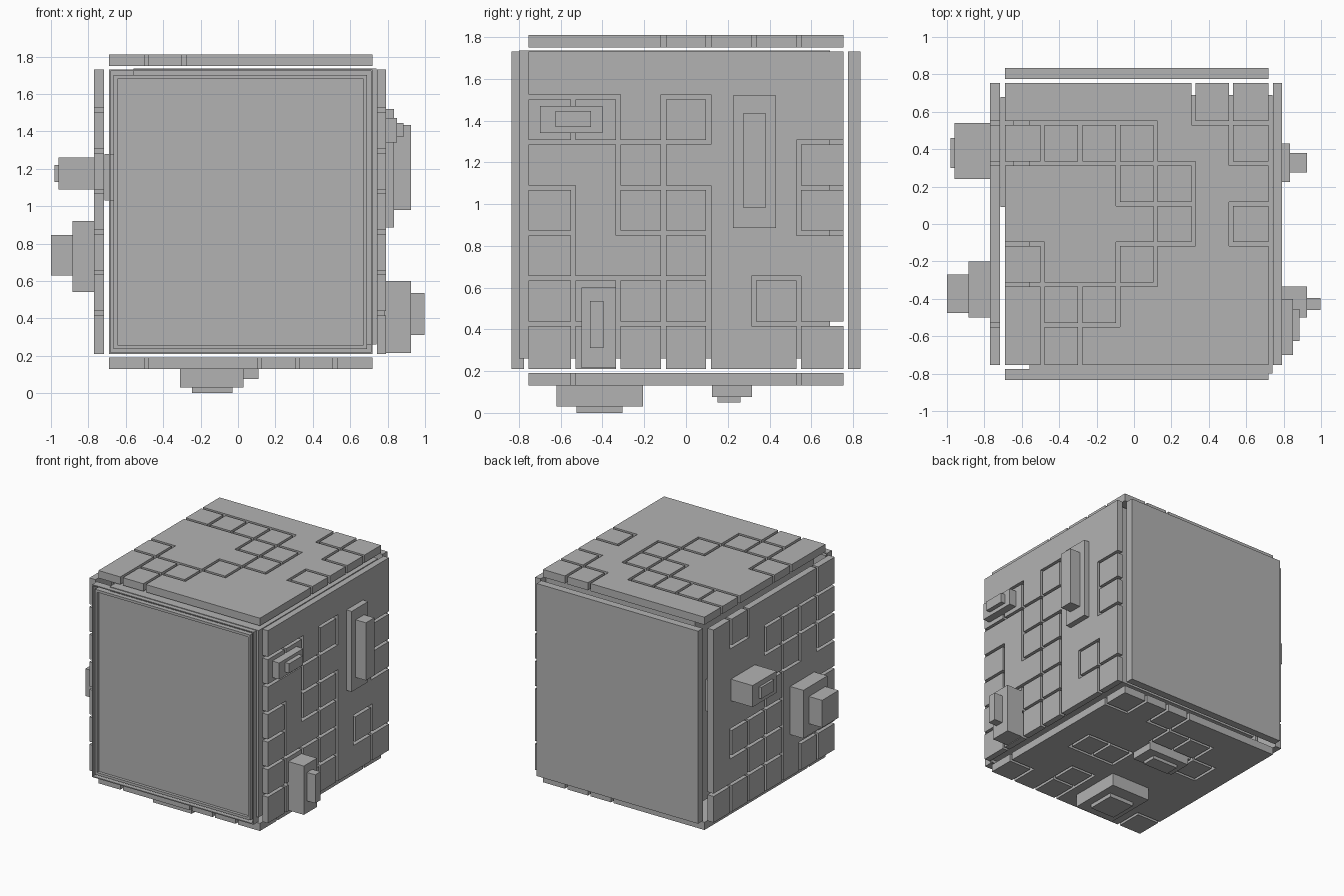
import bpy
import bmesh
from mathutils import Vector

if "Cube" in bpy.data.objects:
    bpy.data.objects.remove(bpy.data.objects["Cube"], do_unlink=True)

grey = bpy.data.materials.new("plain_grey")
grey.use_nodes = True
grey.diffuse_color = (0.45, 0.45, 0.45, 1)
grey.node_tree.nodes["Principled BSDF"].inputs["Base Color"].default_value = (0.45, 0.45, 0.45, 1)


def finish(name, bm):
    bmesh.ops.recalc_face_normals(bm, faces=bm.faces)
    mesh = bpy.data.meshes.new(name)
    bm.to_mesh(mesh)
    bm.free()
    mesh.materials.append(grey)
    obj = bpy.data.objects.new(name, mesh)
    bpy.context.collection.objects.link(obj)
    return obj


def box(name, x, y, z):
    bm = bmesh.new()
    bmesh.ops.create_cube(bm, size=1)
    for v in bm.verts:
        v.co = [(r[0] + r[1]) / 2 + c * (r[1] - r[0]) for c, r in zip(v.co, (x, y, z))]
    return finish(name, bm)


def frame(name, outer_x, outer_z, wall, y):
    """Rectangular ring facing the front, made of four bars."""
    bm = bmesh.new()

    def ring(inset, depth):
        x0, x1 = outer_x[0] + inset, outer_x[1] - inset
        z0, z1 = outer_z[0] + inset, outer_z[1] - inset
        return [bm.verts.new((a, depth, b)) for a, b in ((x0, z0), (x1, z0), (x1, z1), (x0, z1))]

    loops = [ring(0, y[0]), ring(wall, y[0]), ring(wall, y[1]), ring(0, y[1])]
    for a, b in zip(loops, loops[1:] + loops[:1]):
        for i in range(4):
            j = (i + 1) % 4
            bm.faces.new((a[i], a[j], b[j], b[i]))
    return finish(name, bm)


def tiled_plate(name, axis, depth, u, v, rows, half_gap=0.011):
    """Plate on a 7 x 7 grid; each cell marked 1 is cut free by a groove all round."""
    n = len(rows)

    def stops(r):
        step = (r[1] - r[0]) / n
        inner = [r[0] + step * k + s * half_gap for k in range(1, n) for s in (-1, 1)]
        return [r[0]] + inner + [r[1]]

    us, vs = stops(u), stops(v)

    def near(k):
        return [k // 2] if k % 2 == 0 else [k // 2, k // 2 + 1]

    bm = bmesh.new()
    verts = {}

    def vert(i, j):
        if (i, j) not in verts:
            p = [us[i], vs[j]]
            p.insert(axis, depth[0])
            verts[i, j] = bm.verts.new(p)
        return verts[i, j]

    for i in range(len(us) - 1):
        for j in range(len(vs) - 1):
            cut = any(rows[n - 1 - b][a] == "1" for a in near(i) for b in near(j))
            if (i % 2 or j % 2) and cut:
                continue
            bm.faces.new((vert(i, j), vert(i + 1, j), vert(i + 1, j + 1), vert(i, j + 1)))
    move = Vector((0, 0, 0))
    move[axis] = depth[1] - depth[0]
    base = list(bm.faces)
    out = bmesh.ops.extrude_face_region(bm, geom=base, use_keep_orig=True)
    bmesh.ops.translate(bm, vec=move, verts=[g for g in out["geom"] if isinstance(g, bmesh.types.BMVert)])
    bmesh.ops.recalc_face_normals(bm, faces=bm.faces)
    bmesh.ops.dissolve_limit(bm, angle_limit=0.01, verts=bm.verts, edges=bm.edges)
    return finish(name, bm)


def flip(rows):
    return [r[::-1] for r in rows]


WIDE, DEEP, TALL = (-0.69, 0.72), (-0.755, 0.755), (0.21, 1.73)

# Inner block behind the plates
box("core", (-0.56, 0.74), (-0.80, 0.69), (0.26, 1.735))

# Tiled plates
tiled_plate("top_plate", 2, (1.75, 1.81), WIDE, DEEP, [
    "0000011",
    "1111001",
    "0001100",
    "0000101",
    "1001000",
    "0110000",
    "0100000"])
tiled_plate("bottom_plate", 2, (0.13, 0.19), WIDE, DEEP, flip([
    "1010000",
    "0001100",
    "0000010",
    "0110000",
    "0000000",
    "0010000",
    "1010001"]))
tiled_plate("left_plate", 0, (0.742, 0.79), DEEP, TALL, [
    "0000000",
    "1101000",
    "0010001",
    "1011001",
    "1001000",
    "1111010",
    "1111001"])
tiled_plate("right_plate", 0, (-0.77, -0.717), DEEP, TALL, flip([
    "0100001",
    "0001111",
    "0000101",
    "0001000",
    "0111001",
    "0011001",
    "1111011"]))

# Plain back plate and framed front panel
box("back_plate", WIDE, (0.775, 0.835), TALL)
frame("front_outer_rim", WIDE, TALL, 0.008, (-0.835, -0.775))
frame("front_inner_rim", (-0.665, 0.69), (0.237, 1.70), 0.02, (-0.835, -0.79))
box("front_panel", (-0.65, 0.675), (-0.812, -0.79), (0.255, 1.685))

# Stepped blocks on the left side
box("left_upper_block", (0.78, 0.85), (-0.70, -0.40), (1.34, 1.47))
box("left_upper_block_cap", (0.84, 0.885), (-0.625, -0.455), (1.37, 1.445))
box("left_tall_block", (0.78, 0.835), (0.225, 0.43), (0.885, 1.52))
box("left_tall_block_cap", (0.82, 0.925), (0.275, 0.38), (0.98, 1.435))
box("left_lower_block", (0.78, 0.925), (-0.50, -0.335), (0.215, 0.60))
box("left_lower_block_cap", (0.91, 0.997), (-0.46, -0.395), (0.31, 0.535))

# Stepped blocks on the right side
box("right_upper_block", (-0.96, -0.76), (0.24, 0.54), (1.09, 1.26))
box("right_upper_block_cap", (-0.98, -0.95), (0.30, 0.46), (1.13, 1.22))
box("right_lower_block", (-0.885, -0.76), (-0.50, -0.20), (0.54, 0.92))
box("right_lower_block_cap", (-1.0, -0.87), (-0.475, -0.27), (0.63, 0.845))
box("right_inner_slab", (-0.715, -0.645), (0.09, 0.68), (1.03, 1.28))

# Stepped blocks underneath
box("bottom_front_block", (-0.31, 0.03), (-0.62, -0.205), (0.03, 0.14))
box("bottom_front_block_cap", (-0.245, -0.03), (-0.525, -0.305), (0, 0.04))
box("bottom_back_block", (-0.25, 0.11), (0.125, 0.315), (0.075, 0.14))
box("bottom_back_block_cap", (-0.19, 0.03), (0.15, 0.26), (0.05, 0.085))
